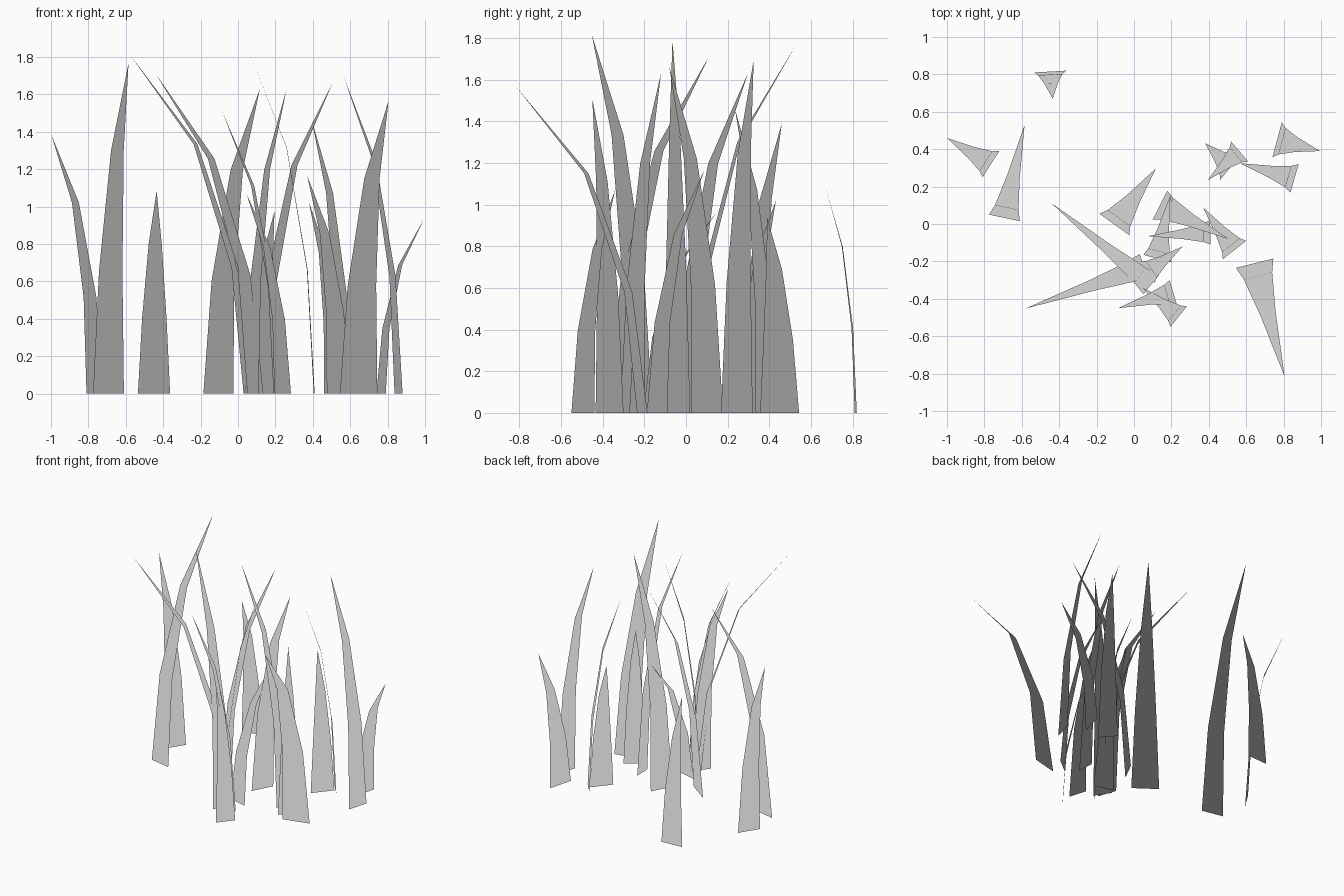
import bpy
from mathutils import Vector

# One flat grey for all the grass
grey = bpy.data.materials.new("grass_grey")
grey.diffuse_color = (0.68, 0.68, 0.68, 1)

# Blade profile from root to tip: (share of height, share of lean, share of width)
RINGS = [(0, 0, 1), (0.37, 0.111, 0.76), (0.735, 0.444, 0.41)]


def blade(name, a, b, tip):
    """Flat, bent, tapering blade from a ground edge a-b up to a tip."""
    a, b, tip = Vector((*a, 0)), Vector((*b, 0)), Vector(tip)
    mid, half = (a + b) / 2, (b - a) / 2
    lean = Vector((tip.x - mid.x, tip.y - mid.y, 0))
    verts = []
    for h, l, w in RINGS:
        c = mid + lean * l + Vector((0, 0, tip.z * h))
        verts += [c - half * w, c + half * w]
    verts.append(tip)
    faces = [(0, 1, 3, 2), (2, 3, 5, 4), (4, 5, 6)]
    mesh = bpy.data.meshes.new(name)
    mesh.from_pydata(verts, [], faces)
    mesh.materials.append(grey)
    # exact upward normals light all the blades evenly
    mesh.shade_smooth()
    normals = mesh.attributes.new("custom_normal", 'FLOAT_VECTOR', 'POINT')
    for item in normals.data:
        item.vector = (0, 0, 1)
    bpy.context.collection.objects.link(bpy.data.objects.new(name, mesh))


# Root edge ends and tip of every blade, roughly left to right
BLADES = [
    ((-.535, .81), (-.363, .82), (-.435, .67, 1.085)),
    ((-.81, .25), (-.72, .39), (-1.0, .46, 1.39)),
    ((-.775, .05), (-.61, .015), (-.585, .53, 1.77)),
    ((.03, -.16), (.08, -.30), (-.58, -.452, 1.815)),
    ((.05, -.375), (.136, -.27), (-.44, .11, 1.71)),
    ((-.185, .055), (-.025, -.06), (.117, .297, 1.63)),
    ((.19, -.30), (.23, -.434), (-.085, -.45, 1.51)),
    ((.405, .02), (.41, -.11), (.075, -.065, 1.79)),
    ((.035, -.2), (.11, -.315), (.26, -.12, 1.63)),
    ((.1, .025), (.178, .178), (.505, -.08, 1.66)),
    ((.88, .32), (.837, .168), (.565, .325, 1.695)),
    ((.545, -.235), (.745, -.185), (.805, -.815, 1.565)),
    ((.52, .44), (.61, .335), (.395, .235, 1.46)),
    ((.475, -.188), (.6, -.09), (.37, .088, 1.165)),
    ((.46, .235), (.57, .368), (.38, .432, 1.02)),
    ((.283, -.44), (.195, -.55), (.045, -.34, 1.07)),
    ((.05, -.165), (.2, -.205), (.195, .155, .975)),
    ((.79, .543), (.74, .356), (.995, .39, .935)),
]
for i, (a, b, tip) in enumerate(BLADES, 1):
    blade(f"grass_blade_{i:02d}", a, b, tip)
